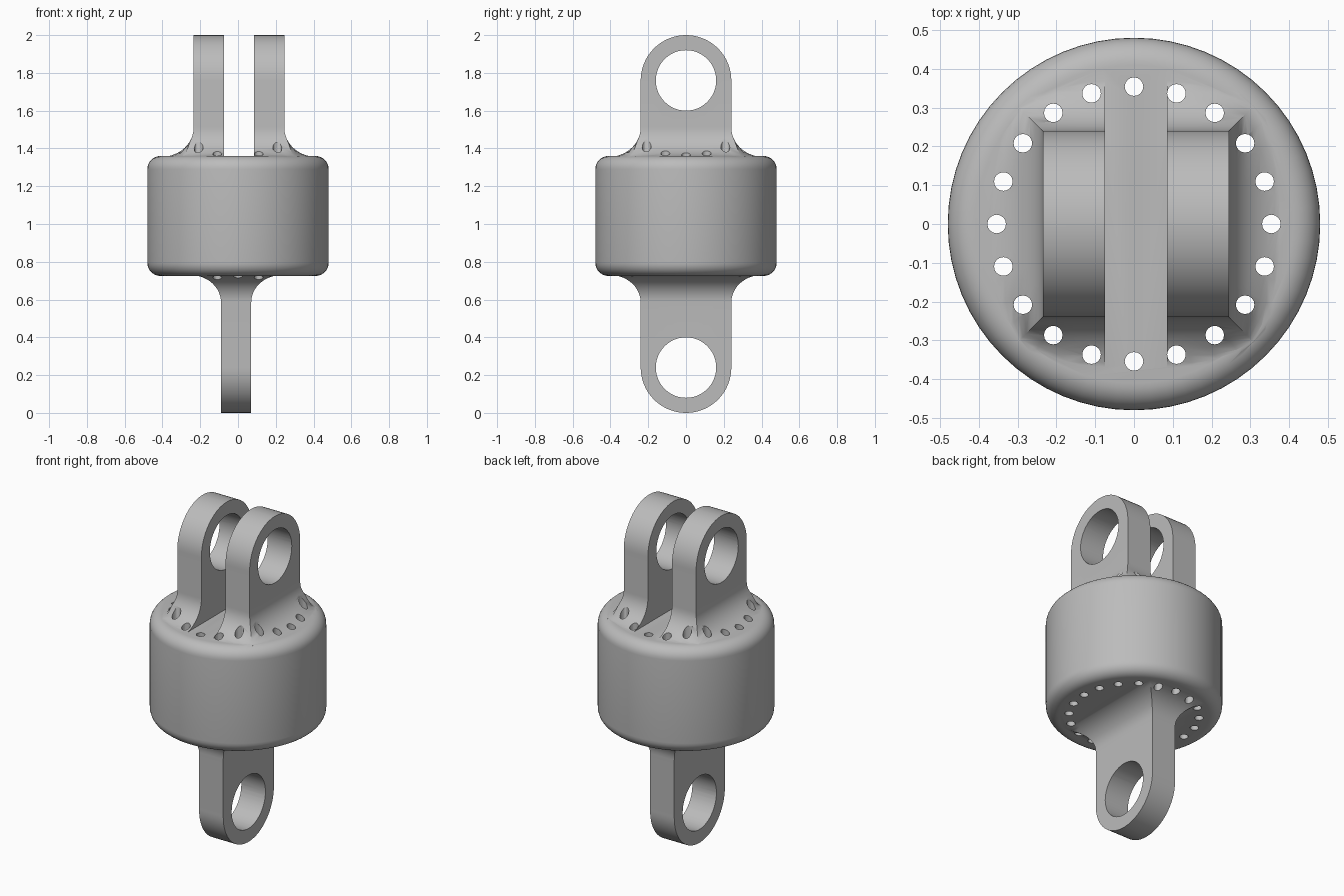
import bpy, bmesh, math
from mathutils import Matrix

cube = bpy.data.objects.get("Cube")
if cube:
    bpy.data.objects.remove(cube, do_unlink=True)

steel = bpy.data.materials.new("grey_steel")
steel.use_nodes = True
colour = (0.5, 0.5, 0.5, 1)
steel.diffuse_color = colour
steel.node_tree.nodes["Principled BSDF"].inputs["Base Color"].default_value = colour

TOP, BOTTOM, RADIUS, ROUND = 1.36, 0.725, 0.48, 0.07
EYE, HOLE = 0.24, 0.16


def make_object(name, bm):
    bmesh.ops.recalc_face_normals(bm, faces=bm.faces)
    mesh = bpy.data.meshes.new(name)
    bm.to_mesh(mesh)
    bm.free()
    mesh.materials.append(steel)
    ob = bpy.data.objects.new(name, mesh)
    bpy.context.collection.objects.link(ob)
    return ob


def loft(name, rings):
    """Closed skin through rings of equal point count."""
    bm = bmesh.new()
    rows = [[bm.verts.new(p) for p in ring] for ring in rings]
    n = len(rows[0])
    for a, b in zip(rows, rows[1:]):
        for i in range(n):
            j = (i + 1) % n
            bm.faces.new((a[i], a[j], b[j], b[i]))
    bm.faces.new(rows[0])
    bm.faces.new(rows[-1])
    return make_object(name, bm)


def rectangle(hx, hy, per_side=10):
    corners = [(-hx, -hy), (hx, -hy), (hx, hy), (-hx, hy)]
    points = []
    for k in range(4):
        (ax, ay), (bx, by) = corners[k], corners[(k + 1) % 4]
        for i in range(per_side):
            f = i / per_side
            points.append((ax + (bx - ax) * f, ay + (by - ay) * f))
    return points


def lug(name, cx, hx, base, sign, reach, spread, rise):
    """Round-ended lug whose foot flares out onto the body."""
    rings = []
    # rounded end, from the tip down to the eye centre
    for i in range(17):
        a = math.radians(88.5 * (1 - i / 16))
        z = base + sign * (reach + EYE * math.sin(a))
        rings.append([(cx + x, y, z) for x, y in rectangle(hx, EYE * math.cos(a))])
    # filleted foot, fading into the round body
    steps = 12
    for i in range(steps + 1):
        t = 1 - math.cos(math.pi / 2 * i / steps)
        h = rise * (1 - math.sqrt(max(0, 1 - (1 - t) ** 2)))
        ring = []
        for x, y in rectangle(hx + spread * t, EYE + spread * t):
            r = math.hypot(x, y)
            limit = r if r < 0.36 else 0.36 + 0.07 * math.tanh((r - 0.36) / 0.07)
            s = min(1, max(0, (limit - 0.36) / 0.065))
            fade = 1 - s * s * (3 - 2 * s)
            k = limit / r
            ring.append((cx + x * k, y * k, base + sign * (h * fade - 0.004 * t * t)))
        rings.append(ring)
    # root buried in the body
    rings.append([(x, y, base - sign * 0.06) for x, y, z in rings[-1]])
    return loft(name, rings)


def cylinder(name, radius, length, centre, along_x=False, segments=48):
    bm = bmesh.new()
    m = Matrix.Translation(centre)
    if along_x:
        m = m @ Matrix.Rotation(math.pi / 2, 4, 'Y')
    bmesh.ops.create_cone(bm, cap_ends=True, segments=segments, radius1=radius,
                          radius2=radius, depth=length, matrix=m)
    return make_object(name, bm)


def combine(target, other, operation):
    other.hide_render = True
    mod = target.modifiers.new(operation.lower(), 'BOOLEAN')
    mod.operation, mod.solver, mod.object = operation, 'EXACT', other
    bpy.context.view_layer.objects.active = target
    bpy.ops.object.modifier_apply(modifier=mod.name)
    bpy.data.objects.remove(other, do_unlink=True)


# Drum body with rounded rims
profile = []
for z0, start in ((BOTTOM + ROUND, -90), (TOP - ROUND, 0)):
    for i in range(9):
        a = math.radians(start + 90 * i / 8)
        profile.append((RADIUS - ROUND + ROUND * math.cos(a), z0 + ROUND * math.sin(a)))
turn = [2 * math.pi * i / 64 for i in range(64)]
body = loft("pivot_joint", [[(r * math.cos(a), r * math.sin(a), z) for a in turn]
                            for r, z in profile])

# Upper clevis, split by a slot
clevis = lug("clevis", 0.005, 0.24, TOP, 1, 0.40, 0.16, 0.15)
bm = bmesh.new()
bmesh.ops.create_cube(bm, size=1, matrix=Matrix.Translation((0.005, 0, 1.83))
                      @ Matrix.Diagonal((0.16, 1.2, 1, 1)))
combine(clevis, make_object("slot_cutter", bm), 'DIFFERENCE')

# Lower single lug
tongue = lug("tongue", -0.01, 0.08, BOTTOM, -1, BOTTOM - EYE, 0.15, 0.14)

# Pin eyes
for part, z in ((clevis, 2 - EYE), (tongue, EYE)):
    combine(part, cylinder("eye_cutter", HOLE, 1, (0, 0, z), True), 'DIFFERENCE')

combine(body, clevis, 'UNION')
combine(body, tongue, 'UNION')

# Ring of bolt holes through the drum
for i in range(20):
    a = math.tau * i / 20
    pos = (0.354 * math.cos(a), 0.354 * math.sin(a), 1.04)
    combine(body, cylinder("bolt_cutter", 0.024, 1.1, pos, segments=16), 'DIFFERENCE')

bpy.ops.object.select_all(action='DESELECT')
body.select_set(True)
bpy.context.view_layer.objects.active = body
bpy.ops.object.shade_smooth_by_angle(angle=math.radians(35))
